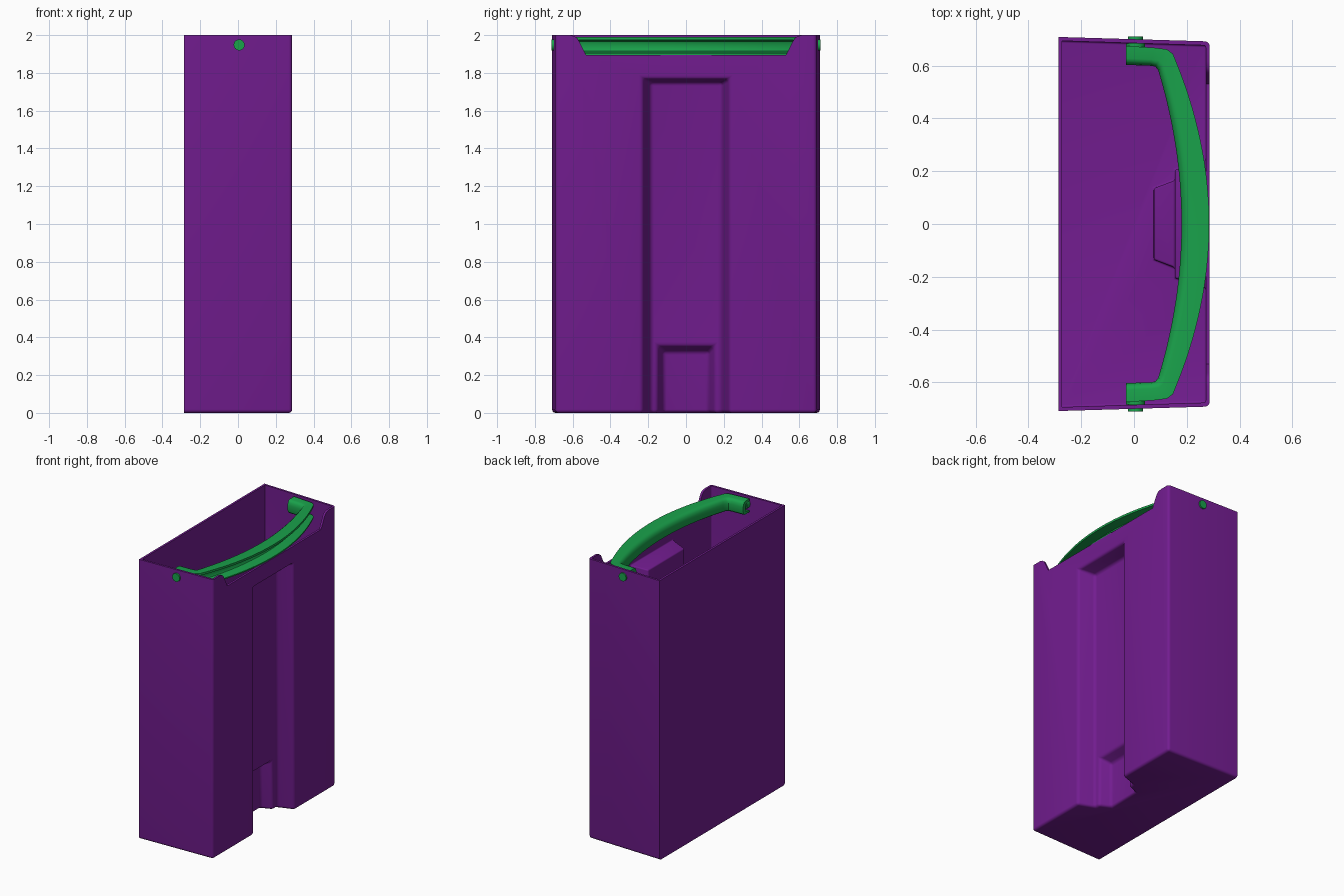
import bpy, bmesh, math

if "Cube" in bpy.data.objects:
    bpy.data.objects.remove(bpy.data.objects["Cube"])

def material(name, color):
    m = bpy.data.materials.new(name)
    m.diffuse_color = color
    m.use_nodes = True
    m.node_tree.nodes["Principled BSDF"].inputs["Base Color"].default_value = m.diffuse_color
    return m

PURPLE = material("purple_plastic", (0.17, 0.012, 0.28, 1))
GREEN = material("green_plastic", (0.01, 0.36, 0.07, 1))
T = 0.015       # wall thickness
XW = 0.287      # half depth of the bin


def activate(ob):
    bpy.ops.object.select_all(action='DESELECT')
    ob.select_set(True)
    bpy.context.view_layer.objects.active = ob


def loft(name, rings):
    """Closed solid through a series of equal-length vertex rings."""
    bm = bmesh.new()
    loops = [[bm.verts.new(p) for p in r] for r in rings]
    n = len(loops[0])
    for a, b in zip(loops, loops[1:]):
        for i in range(n):
            bm.faces.new((a[i], a[(i + 1) % n], b[(i + 1) % n], b[i]))
    bm.faces.new(loops[0][::-1])
    bm.faces.new(loops[-1])
    bmesh.ops.recalc_face_normals(bm, faces=bm.faces)
    me = bpy.data.meshes.new(name)
    bm.to_mesh(me)
    bm.free()
    ob = bpy.data.objects.new(name, me)
    bpy.context.collection.objects.link(ob)
    return ob


def cut(ob, cutter):
    activate(ob)
    m = ob.modifiers.new("cut", 'BOOLEAN')
    m.operation, m.solver, m.object = 'DIFFERENCE', 'EXACT', cutter
    bpy.ops.object.modifier_apply(modifier=m.name)
    bpy.data.objects.remove(cutter)


def recess(x, hy_deep, hy_face, z_deep, z_face, grow=0.0):
    """Tapered block that dents the +x face up from the base."""
    face_x = XW + 0.02
    k = (face_x - x) / (XW - x)
    hy_out = hy_deep + (hy_face - hy_deep) * k
    z_out = z_deep + (z_face - z_deep) * k
    rings = []
    for px, h, z in ((x - grow, hy_deep + grow, z_deep + grow),
                     (face_x, hy_out + grow, z_out + grow)):
        rings.append([(px, -h, -0.1), (px, h, -0.1), (px, h, z), (px, -h, z)])
    return loft("recess_cutter", rings)


def bin_solid(name, inset, z0, z1, radius):
    """Tapered box with both recesses and softened edges."""
    x, yb, yf = XW - inset, 0.709 - inset, 0.692 - inset
    ob = loft(name, [[(-x, -yb, z), (x, -yf, z), (x, yf, z), (-x, yb, z)]
                     for z in (z0, z1)])
    cut(ob, recess(0.17, 0.19, 0.23, 1.75, 1.77, inset))
    cut(ob, recess(0.09, 0.12, 0.20, 0.325, 0.405, inset))
    bm = bmesh.new()
    bm.from_mesh(ob.data)
    bmesh.ops.remove_doubles(bm, verts=bm.verts, dist=1e-5)
    bmesh.ops.dissolve_limit(bm, angle_limit=0.01, verts=bm.verts, edges=bm.edges)
    edges = [e for e in bm.edges if len(e.link_faces) == 2
             and e.calc_face_angle(0) > 0.4
             and not all(v.co.x < -x + 1e-3 for v in e.verts)
             and not all(v.co.z > z1 - 1e-3 for v in e.verts)]
    bmesh.ops.bevel(bm, geom=edges, offset=radius, offset_type='OFFSET',
                    segments=4, profile=0.5, affect='EDGES', clamp_overlap=True)
    bm.to_mesh(ob.data)
    bm.free()
    return ob


def finish(ob, mat, angle=35):
    ob.data.materials.clear()
    ob.data.materials.append(mat)
    activate(ob)
    bpy.ops.object.shade_smooth_by_angle(angle=math.radians(angle))


# Bin: outer solid minus a matching inner cavity
body = bin_solid("bin_body", 0, 0, 2.0, 0.02)
cut(body, bin_solid("cavity_cutter", T, T, 2.1, 0.008))

# Dip in the front rim where the handle rests
half = [(0.53, 1.895), (0.565, 1.965), (0.575, 1.983), (0.59, 1.994),
        (0.62, 2.001), (0.62, 2.1)]
outline = half + [(-y, z) for y, z in reversed(half)]
cut(body, loft("rim_cutter", [[(x, y, z) for y, z in outline] for x in (0.23, 0.4)]))
finish(body, PURPLE)

# Handle: channel section swept along a bow, with straight end arms
section = [(1, 1.99), (1, 1.975), (0.4, 1.965), (0.35, 1.955), (0.35, 1.925),
           (0.4, 1.915), (1, 1.905), (1, 1.896), (0.2, 1.896), (0.06, 1.905),
           (0, 1.925), (0, 1.955), (0.06, 1.975), (0.2, 1.987), (0.35, 1.99)]
N = 24
stations = []
for i in range(-N, N + 1):
    s = i / N
    yi, yo = 0.585 * s, 0.645 * s
    stations.append(((0.18 - 0.26 * yi ** 2, yi), (0.285 - 0.33 * yo ** 2, yo)))
arm = [((0.08, 0.597), (0.125, 0.662)), ((0.06, 0.60), (0.08, 0.668)),
       ((-0.03, 0.603), (-0.03, 0.675))]
flip = [tuple((x, -y) for x, y in st) for st in reversed(arm)]
rings = [[(a[0] + (b[0] - a[0]) * u, a[1] + (b[1] - a[1]) * u, z)
          for u, z in section] for a, b in flip + stations + arm]
handle = loft("handle", rings)
finish(handle, GREEN)

# Pivot pins and collars
for side in (-1, 1):
    for name, r, y0, y1 in (("pivot_pin", 0.029, 0.62, 0.711),
                            ("pivot_collar", 0.036, 0.65, 0.684)):
        bpy.ops.mesh.primitive_cylinder_add(
            vertices=24, radius=r, depth=y1 - y0,
            location=(0.006, side * (y0 + y1) / 2, 1.948),
            rotation=(math.pi / 2, 0, 0))
        pin = bpy.context.object
        pin.name = name
        finish(pin, GREEN)
